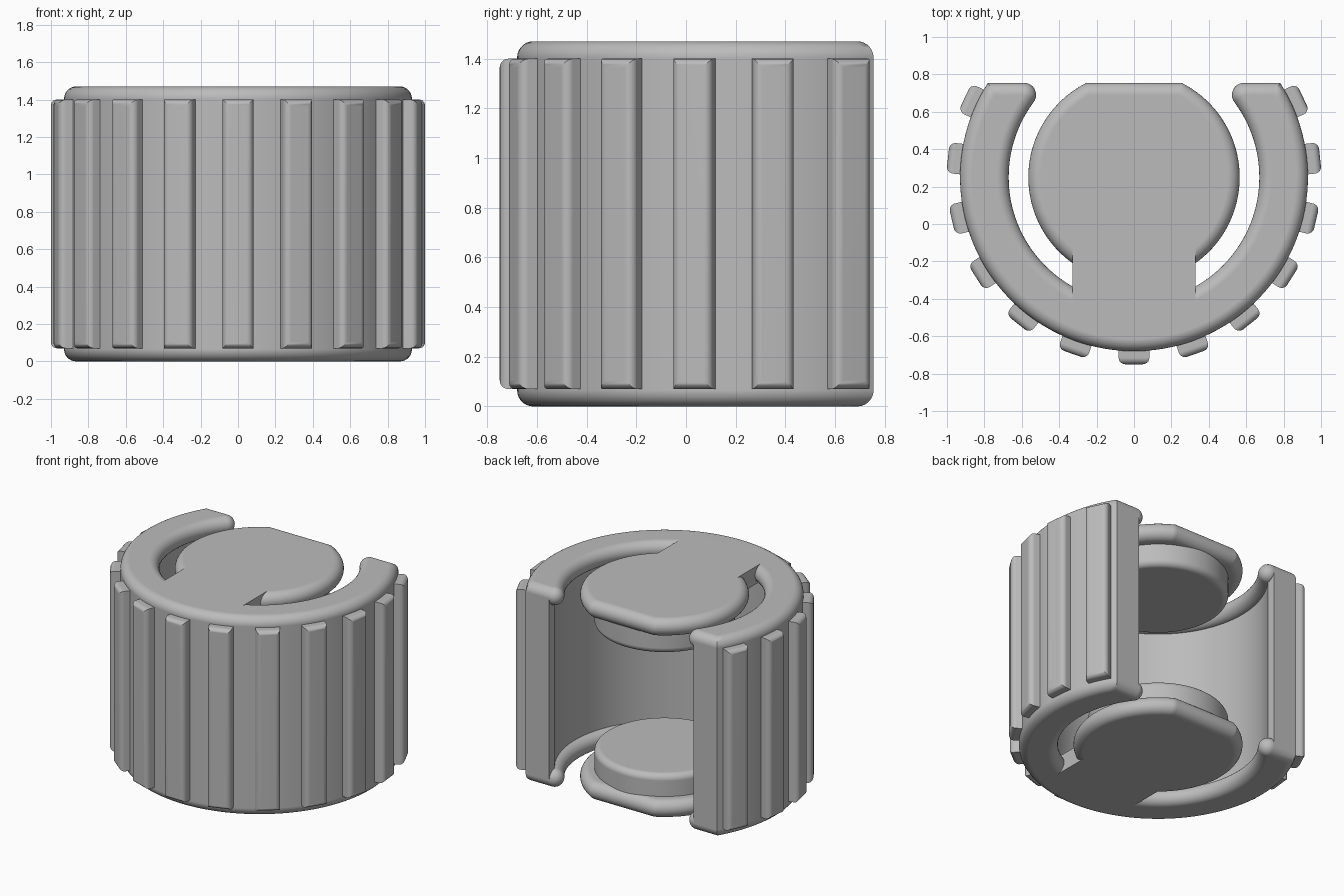
import bpy, bmesh
from math import sin, cos, pi, radians, sqrt, asin, atan2
from mathutils import Matrix, Vector

cube = bpy.data.objects.get("Cube")
if cube:
    bpy.data.objects.remove(cube, do_unlink=True)

HEIGHT = 1.47
CY = 0.25            # y of the common axis
FILLET = 0.065       # rim rounding; a slab is two fillets thick
R_OUT, R_IN, R_DISC = 0.865, 0.735, 0.50   # core radii, before rounding
Y_END = 0.69         # core position of the flat back cut
TIP_X = sqrt(R_IN ** 2 - (Y_END - CY) ** 2)

grey = bpy.data.materials.new("plain_grey")
grey.use_nodes = True
colour = (0.5, 0.5, 0.5, 1)
grey.diffuse_color = colour
grey.node_tree.nodes["Principled BSDF"].inputs["Base Color"].default_value = colour


def finish(name, bm):
    bmesh.ops.remove_doubles(bm, verts=bm.verts, dist=1e-5)
    bmesh.ops.recalc_face_normals(bm, faces=bm.faces)
    mesh = bpy.data.meshes.new(name)
    bm.to_mesh(mesh)
    bm.free()
    mesh.materials.append(grey)
    ob = bpy.data.objects.new(name, mesh)
    bpy.context.collection.objects.link(ob)
    bpy.ops.object.select_all(action='DESELECT')
    ob.select_set(True)
    bpy.context.view_layer.objects.active = ob
    bpy.ops.object.shade_smooth_by_angle(angle=radians(35))
    mod = ob.modifiers.new("even_shading", 'WEIGHTED_NORMAL')
    mod.keep_sharp = True
    return ob


def loft(name, rings):
    """Skin a stack of (outline, z) rings and cap both ends."""
    bm = bmesh.new()
    loops = [[bm.verts.new((x, y, z)) for x, y in pts] for pts, z in rings]
    n = len(loops[0])
    for a, b in zip(loops, loops[1:]):
        for i in range(n):
            j = (i + 1) % n
            bm.faces.new((a[i], a[j], b[j], b[i]))
    bm.faces.new(loops[0][::-1])
    bm.faces.new(loops[-1])
    return finish(name, bm)


def arc(r, a0, a1, n, cx=0.0, cy=CY):
    return [(cx + r * cos(a0 + (a1 - a0) * i / n),
             cy + r * sin(a0 + (a1 - a0) * i / n)) for i in range(n + 1)]


def mirrored(half):
    return half + [(-x, y) for x, y in half[-2:0:-1]]


def collar_outline(d):
    """C shape grown by d, with round inner tips."""
    r = R_OUT + d
    tip = atan2(Y_END - CY, TIP_X)
    half = arc(r, -pi / 2, asin((Y_END + d - CY) / r), 48)
    half += arc(d, pi / 2, pi + tip, 10, TIP_X, Y_END)
    half += arc(R_IN - d, tip, -pi / 2, 48)[1:]
    return mirrored(half)


def disc_outline(d):
    """Disc grown by d, with a flat back."""
    r = R_DISC + d
    return mirrored(arc(r, -pi / 2, asin((Y_END + d - CY) / r), 48)
                    + [(0, Y_END + d)])


def rounded_slab(name, outline, zmid):
    steps = [-pi / 2 + pi * i / 14 for i in range(15)]
    loft(name, [(outline(FILLET * max(cos(a), 1e-4)), zmid + FILLET * sin(a))
                for a in steps])


def box(bm, x0, x1, y0, y1, z0, z1):
    m = (Matrix.Translation(((x0 + x1) / 2, (y0 + y1) / 2, (z0 + z1) / 2))
         @ Matrix.Diagonal((x1 - x0, y1 - y0, z1 - z0, 1)))
    return bmesh.ops.create_cube(bm, size=1, matrix=m)["verts"]


# Curved wall, open at the back
y_cut = Y_END + FILLET
r_wall = R_OUT + FILLET
wall = arc(r_wall, -pi / 2, asin((y_cut - CY) / r_wall), 48)
wall += [(TIP_X, y_cut)]
wall += arc(R_IN, atan2(Y_END - CY, TIP_X), -pi / 2, 48)
wall = mirrored(wall)
loft("curved_wall", [(wall, FILLET), (wall, HEIGHT - FILLET)])

# Collar, disc, bridge and boss at each end
for end, flip in (("bottom", 1), ("top", -1)):
    def level(z):
        return z if flip > 0 else HEIGHT - z

    rounded_slab(end + "_collar", collar_outline, level(FILLET))
    rounded_slab(end + "_disc", disc_outline, level(FILLET))

    bm = bmesh.new()
    za, zb = sorted((level(0), level(2 * FILLET)))
    box(bm, -0.33, 0.33, -0.5, 0, za, zb)
    finish(end + "_bridge", bm)

    r_boss, h_boss, f = 0.47, 0.29, 0.045
    rings = [(arc(r_boss, 0, 2 * pi, 96)[:-1], level(FILLET))]
    for i in range(9):
        a = pi / 2 * i / 8
        rings.append((arc(r_boss - f + f * cos(a), 0, 2 * pi, 96)[:-1],
                      level(h_boss - f + f * sin(a))))
    loft(end + "_boss", rings)

# Grip ribs around the wall, rounded on their outer face
for k in range(-6, 7):
    bm = bmesh.new()
    box(bm, -0.082, 0.082, -1.0, -0.88, 0.07, 1.40)
    outer = min(bm.faces, key=lambda fc: fc.calc_center_median().y)
    bmesh.ops.bevel(bm, geom=list(outer.edges), offset=0.035, segments=5,
                    profile=0.5, affect='EDGES')
    bm.transform(Matrix.Translation(Vector((0, CY, 0)))
                 @ Matrix.Rotation(radians(19.2 * k), 4, 'Z'))
    finish("grip_rib_%02d" % (k + 7), bm)
